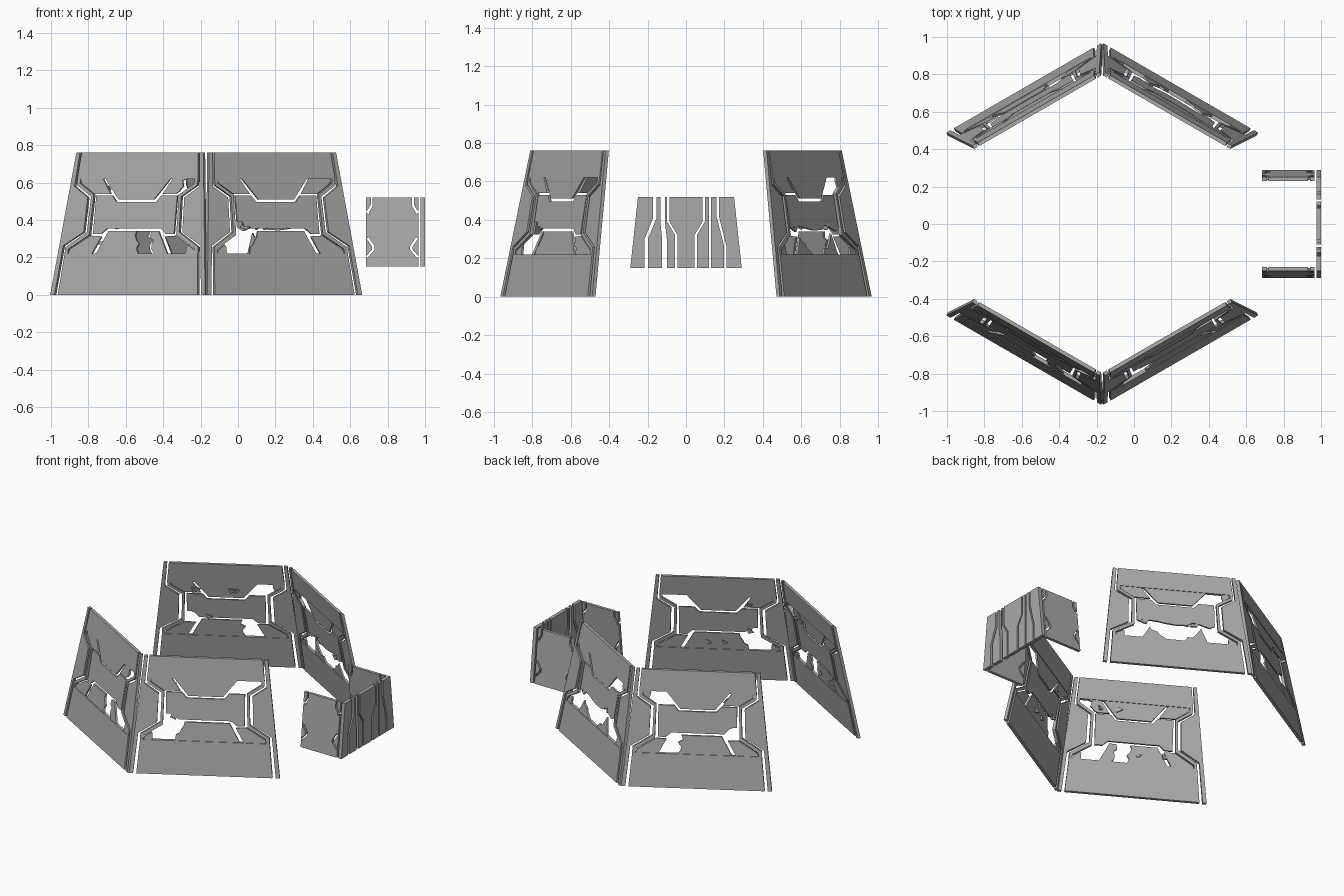
import bpy, bmesh, math, random
from mathutils import Vector

random.seed(4)
cube = bpy.data.objects.get("Cube")
if cube:
    bpy.data.objects.remove(cube)

grey = bpy.data.materials.new("plain grey")
grey.use_nodes = True
COLOUR = (0.4, 0.4, 0.4, 1)
grey.diffuse_color = COLOUR
grey.node_tree.nodes["Principled BSDF"].inputs["Base Color"].default_value = COLOUR


def plates(name, outlines, place, depth=0.0, thick=0.02):
    """Solid plates from flat outlines; place(u, z, depth) gives the position."""
    bm = bmesh.new()
    for pts in outlines:
        outer = [bm.verts.new(place(u, z, depth)) for u, z in pts]
        inner = [bm.verts.new(place(u, z, depth + thick)) for u, z in pts]
        bm.faces.new(outer)
        bm.faces.new(inner[::-1])
        for i in range(len(pts)):
            j = (i + 1) % len(pts)
            bm.faces.new((outer[j], outer[i], inner[i], inner[j]))
    bmesh.ops.recalc_face_normals(bm, faces=bm.faces[:])
    mesh = bpy.data.meshes.new(name)
    bm.to_mesh(mesh)
    bm.free()
    mesh.materials.append(grey)
    obj = bpy.data.objects.new(name, mesh)
    bpy.context.collection.objects.link(obj)
    return obj


def mirror(pts):
    return [(-u, z) for u, z in pts]


def torn(a, b, n=5, rough=0.016):
    """Jagged broken edge from a to b."""
    a, b = Vector(a), Vector(b)
    side = (b - a).orthogonal().normalized()
    mid = [a.lerp(b, (i + random.uniform(-0.3, 0.3)) / n)
           + side * random.uniform(-rough, rough) for i in range(1, n)]
    return [tuple(p) for p in [a] + mid + [b]]


# Wall outlines, in width along the wall and height
strip = [(.478, 0), (.452, 0), (.424, .262), (.305, .335), (.298, .52),
         (.386, .58), (.37, .76), (.392, .76)]
band = [(.372, .62), (.37, .585), (.278, .525), (.285, .335), (.41, .255), (.411, .22),
        (.392, .22), (.39, .245), (.268, .32), (.262, .535), (.352, .595), (.352, .62)]
top_plate = [(-.372, .62), (.372, .62), (.359, .76), (-.359, .76)]
bottom_plate = [(-.432, 0), (.432, 0), (.411, .22), (-.411, .22)]

centre_top = [(.25, .53), (.15, .53), (.12, .495), (-.12, .495), (-.15, .53), (-.25, .53)]
centre_bottom = [(-.25, .325), (-.2, .325), (-.165, .355), (.165, .355), (.2, .325), (.25, .325)]
upper_trapezoid = [(-.2, .62), (-.11, .51), (.11, .51), (.2, .62)]
lower_trapezoid = [(-.22, .22), (.22, .22), (.155, .34), (-.155, .34)]
upper_corner = [(.352, .62), (.215, .62), (.16, .54), (.262, .54), (.345, .595)]
lower_corner = [(.39, .22), (.245, .22), (.195, .312), (.262, .316), (.385, .24)]


def broken_walls():
    """Infill of each wall, with its own broken edges, keyed by facing angle."""
    upper_l, lower_l = mirror(upper_corner), mirror(lower_corner)
    stub = [(.352, .62)] + torn((.30, .62), (.31, .57), 3, .008) + [(.345, .595)]
    low_stub = [(.39, .22)] + torn((.33, .22), (.34, .268), 3, .008) + [(.385, .24)]
    return {
        -120: dict(
            centre=centre_top + centre_bottom,
            upper=[upper_trapezoid, upper_l,
                   [(.215, .62), (.16, .54), (.2, .54)] + torn((.24, .54), (.30, .62))],
            lower=[lower_l, low_stub,
                   [(-.155, .34), (-.22, .22)] + torn((.04, .22), (.02, .34))
                   , [(.22, .22), (.155, .34)] + torn((.11, .34), (.14, .22))]),
        -60: dict(
            centre=centre_top + torn((-.25, .39), (-.165, .355), 4) + centre_bottom[3:],
            upper=[upper_trapezoid, upper_l],
            lower=[lower_corner, mirror(low_stub),
                   [(.155, .34), (.22, .22)] + torn((-.19, .22), (-.13, .34))
                   ]),
        60: dict(
            centre=centre_top + torn((-.25, .36), (.25, .36), 11, .025),
            upper=[upper_trapezoid, upper_l, stub],
            lower=[mirror(low_stub), low_stub,
                   [(-.22, .22)] + torn((-.17, .31), (-.06, .22), 5),
                   [(.2, .22)] + torn((.16, .33), (.05, .22), 5)]),
        120: dict(
            centre=centre_top + centre_bottom[:4] + torn((.17, .355), (.25, .40), 4),
            upper=[upper_trapezoid, upper_corner, mirror(stub)],
            lower=[lower_corner, lower_l,
                   [(.155, .34), (.22, .22)] + torn((-.12, .22), (-.10, .34))]),
    }


def wall_place(angle):
    n = Vector((math.cos(math.radians(angle)), math.sin(math.radians(angle)), 0))
    t = Vector((-n.y, n.x, 0))
    centre = Vector((-.17, 0, 0))

    def place(u, z, depth):
        return centre + n * (.84 - .171 * z - depth) + t * u + Vector((0, 0, z))
    return place


# Four leaning walls
SIDES = {-120: "front_right", -60: "front_left", 60: "back_left", 120: "back_right"}
for angle, infill in broken_walls().items():
    place, side = wall_place(angle), SIDES[angle]
    plates(side + "_edge_strips", [strip, mirror(strip)], place)
    plates(side + "_frame", [top_plate, bottom_plate, band, mirror(band)], place)
    plates(side + "_centre_panel", [infill["centre"]], place, .006, .012)
    plates(side + "_upper_panels", infill["upper"], place, .004, .012)
    plates(side + "_lower_panels", infill["lower"], place, .004, .012)
    # Loose shards bent inwards
    for i in range(4):
        u, z = random.uniform(-.22, .22), random.choice((.27, .36, .56))
        s = random.uniform(.015, .03)
        shard = [(u - s, z), (u + s * .6, z - s * .5), (u + s, z + s), (u - s * .3, z + s * .7)]
        lean = random.uniform(-.8, .8)

        def bent(a, b, d, u=u, lean=lean):
            return place(a, b, d + (a - u) * lean)
        plates(f"{side}_shard_{i}", [shard], bent, .018, .01)


# Booth back: upright strips divided by stepped channels
def back_place(u, z, depth):
    return Vector((1 - depth, u, z))


def stepped(bottom, top, low, high):
    return [(bottom, .15), (bottom, low), (top, high), (top, .52)]


dividers = [stepped(.05, .092, .32, .39), stepped(.125, .125, .27, .4),
            stepped(.205, .165, .26, .42)]
GAP = .006


def shift(path, d):
    return [(u + d, z) for u, z in path]


edge = [(.29, .15), (.25, .52)]
centre_strip = shift(dividers[0], -GAP)
right_strips = [shift(a, GAP) + shift(b, -GAP)[::-1] for a, b in zip(dividers, dividers[1:])]
right_strips.append(shift(dividers[2], GAP) + edge[::-1])
left_dividers = [dividers[0], stepped(.118, .128, .3, .39), stepped(.21, .165, .3, .41)]
left_strips = [shift(a, GAP) + shift(b, -GAP * (2 if i else 3))[::-1]
               for i, (a, b) in enumerate(zip(left_dividers, left_dividers[1:]))]
left_strips.append(shift(left_dividers[2], GAP) + edge[::-1])
plates("booth_back", [centre_strip + mirror(centre_strip)[::-1]] + right_strips
       + [mirror(s) for s in left_strips], back_place, 0, .025)

# Booth sides: leaning plates with notched corners and thin edge slivers
notched = [(.13, .15), (.13, .2), (.095, .24), (.095, .26), (.125, .305), (.125, .44),
           (.105, .475), (.105, .52)]
lower_sliver = [(.14, .15), (.14, .205), (.108, .243), (.108, .257), (.137, .3), (.125, .31),
                (.125, .43), (.14, .44), (.14, .15)][1:-1]
upper_sliver = [(.14, .45), (.134, .45), (.115, .482), (.115, .52), (.14, .52)]
foot = [(.13, .15), (.14, .15), (.14, .2), (.13, .2)]
slivers = [lower_sliver, upper_sliver, foot]
for name, s in (("booth_right_side", -1), ("booth_left_side", 1)):
    def side_place(u, z, depth, s=s):
        return Vector((.825 + u, s * (.29 - (z - .15) * .108 - depth), z))
    plates(name, [notched + mirror(notched)[::-1]] + slivers
           + [mirror(p) for p in slivers], side_place, 0, .02)
